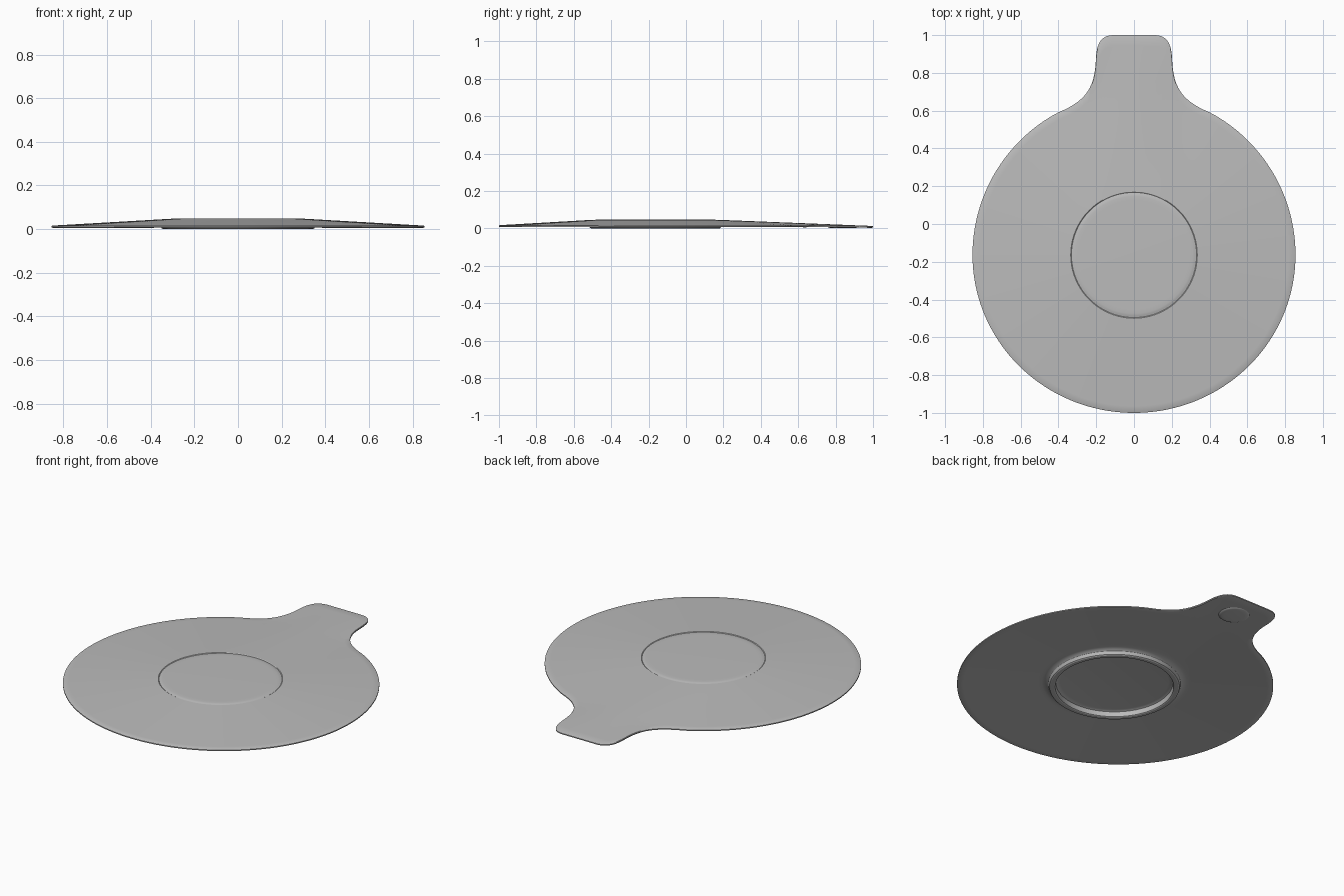
import bpy
import bmesh
from math import sin, cos, pi, hypot, radians
from mathutils import Vector
from mathutils.geometry import interpolate_bezier

if "Cube" in bpy.data.objects:
    bpy.data.objects.remove(bpy.data.objects["Cube"])

CENTRE_Y = -0.164
RADIUS = 0.855
REACH = 1.164      # centre to end of the tab
THICK = 0.010

grey = bpy.data.materials.new("plain_grey")
grey.use_nodes = True
colour = (0.5, 0.5, 0.5, 1)
grey.diffuse_color = colour
bsdf = next(n for n in grey.node_tree.nodes if n.type == 'BSDF_PRINCIPLED')
bsdf.inputs["Base Color"].default_value = colour


def finish(name, bm):
    bmesh.ops.recalc_face_normals(bm, faces=bm.faces)
    mesh = bpy.data.meshes.new(name)
    bm.to_mesh(mesh)
    bm.free()
    mesh.materials.append(grey)
    obj = bpy.data.objects.new(name, mesh)
    bpy.context.collection.objects.link(obj)
    bpy.ops.object.select_all(action='DESELECT')
    obj.select_set(True)
    bpy.context.view_layer.objects.active = obj
    bpy.ops.object.shade_smooth_by_angle(angle=radians(30))
    return obj


def bridge(bm, a, b):
    n = len(a)
    for i in range(n):
        bm.faces.new((a[i], a[(i + 1) % n], b[(i + 1) % n], b[i]))


def curve(a, b, c, d, count):
    pts = [Vector((*p, 0)) for p in (a, b, c, d)]
    return [(p.x, p.y) for p in interpolate_bezier(*pts, count)]


def right_half_outline():
    """From the middle of the tab end round to the front, relative to the centre."""
    pts = [(0, REACH), (0.06, REACH)]
    pts += curve((0.11, REACH), (0.18, REACH), (0.2, 1.11), (0.202, 1.03), 10)
    pts += curve((0.202, 1.03), (0.208, 0.87), (0.27, 0.81), (0.40, 0.755), 14)[1:]
    start, steps = radians(62.1), 72
    for i in range(1, steps + 1):
        a = start - (start + pi / 2) * i / steps
        pts.append((RADIUS * cos(a), (RADIUS if a > 0 else 0.836) * sin(a)))
    return pts


half = right_half_outline()
outline = half + [(-x, y) for x, y in reversed(half[1:-1])]


def top_height(x, y):
    """Shallow cone with a gentle spine running out along the tab."""
    r = hypot(x, y)
    cone = 0.046 - 0.030 * (r - 0.335) / (RADIUS - 0.335)
    if r > RADIUS:
        cone = 0.016 - 0.003 * (r - RADIUS) / (REACH - RADIUS)
    if y < 0:
        return cone
    spine = 0.046 - 0.033 * (r - 0.335) / (REACH - 0.335)
    w = max(0, 1 - abs(x) / 0.32)
    w = w * w * (3 - 2 * w)
    return cone + (spine - cone) * w


def round_ring(bm, r, z):
    ring = []
    for x, y in outline:
        k = r / hypot(x, y)
        ring.append(bm.verts.new((x * k, y * k + CENTRE_Y, z)))
    return ring


def spread_ring(bm, inner, t, drop):
    ring = []
    for x, y in outline:
        k = inner / hypot(x, y)
        k += (1 - k) * t
        ring.append(bm.verts.new((x * k, y * k + CENTRE_Y, top_height(x * k, y * k) - drop)))
    return ring


# Lid body: raised top disc, sloping skirt with tab, rim, hollow underside, foot ring
top_disc = [(0.29, 0.048), (0.31, 0.0475), (0.321, 0.0462), (0.327, 0.044), (0.331, 0.0435)]
foot = [(0.39, 0.0328), (0.368, 0.030), (0.356, 0.021), (0.350, 0.004), (0.344, 0.0),
        (0.324, 0.0), (0.319, 0.003), (0.315, 0.030), (0.307, 0.034), (0.29, 0.036)]
bm = bmesh.new()
rings = [round_ring(bm, r, z) for r, z in top_disc]
rings += [spread_ring(bm, 0.335, i / 14, 0) for i in range(14)]
rings += [spread_ring(bm, 0.335, t, d) for t, d in
          ((0.992, 0), (1, 0.002), (1, 0.008), (0.992, THICK))]
rings += [spread_ring(bm, 0.41, i / 13, THICK) for i in range(12, -1, -1)]
rings += [round_ring(bm, r, z) for r, z in foot]
for a, b in zip(rings, rings[1:]):
    bridge(bm, a, b)
bm.faces.new(rings[0])
bm.faces.new(rings[-1])
finish("lid_body", bm)

# Small round pad under the tab
bm = bmesh.new()
pad = [(0.085, 0.011), (0.080, 0.006), (0.070, 0.003), (0.055, 0.002)]
rings = []
for r, z in pad:
    rings.append([bm.verts.new((r * cos(2 * pi * i / 40), 0.84 + r * sin(2 * pi * i / 40), z))
                  for i in range(40)])
for a, b in zip(rings, rings[1:]):
    bridge(bm, a, b)
bm.faces.new(rings[0])
bm.faces.new(rings[-1])
finish("tab_pad", bm)
